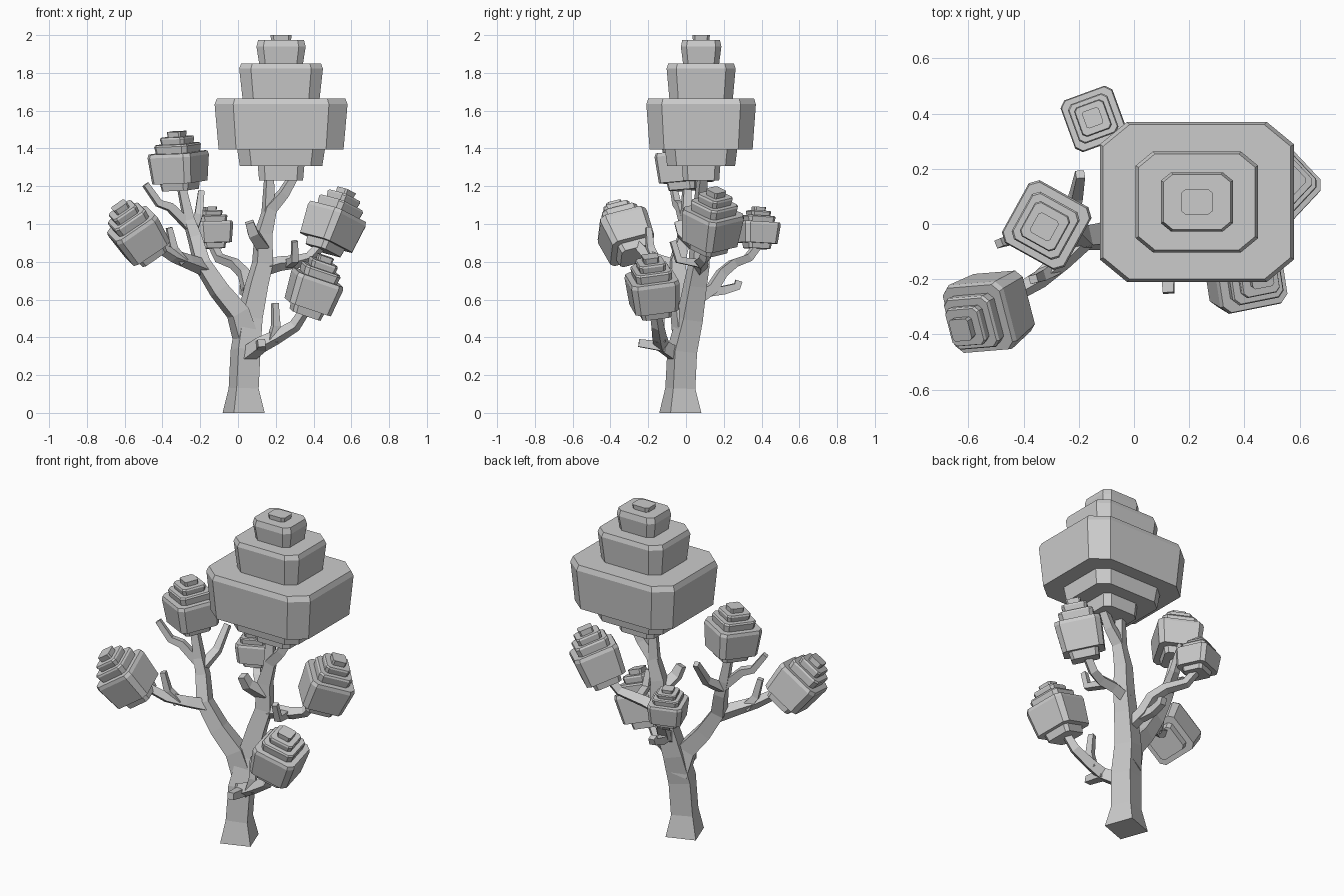
import bpy
import bmesh
from math import radians
from mathutils import Matrix, Vector

default_cube = bpy.data.objects.get("Cube")
if default_cube:
    bpy.data.objects.remove(default_cube, do_unlink=True)

# One plain grey covers the whole tree
grey = bpy.data.materials.new("plain_grey")
grey.use_nodes = True
grey.diffuse_color = (0.6, 0.6, 0.6, 1)
grey.node_tree.nodes["Principled BSDF"].inputs["Base Color"].default_value = grey.diffuse_color


def make_object(name, rings):
    """Skin a stack of equal-sized rings of points and cap both ends."""
    mesh_builder = bmesh.new()
    loops = [[mesh_builder.verts.new(point) for point in ring] for ring in rings]
    for lower, upper in zip(loops, loops[1:]):
        for index in range(len(lower)):
            following = (index + 1) % len(lower)
            mesh_builder.faces.new((lower[index], lower[following], upper[following], upper[index]))
    mesh_builder.faces.new(list(reversed(loops[0])))
    mesh_builder.faces.new(loops[-1])
    bmesh.ops.recalc_face_normals(mesh_builder, faces=mesh_builder.faces)
    mesh = bpy.data.meshes.new(name)
    mesh_builder.to_mesh(mesh)
    mesh_builder.free()
    mesh.materials.append(grey)
    tree_part = bpy.data.objects.new(name, mesh)
    bpy.context.collection.objects.link(tree_part)
    return tree_part


def limb(name, path, start_radius, end_radius, radii=None, yaw=20):
    """Sweep a tapering square section along a bent path."""
    points = [Vector(point) for point in path]
    last = len(points) - 1
    directions = [(b - a).normalized() for a, b in zip(points, points[1:])]
    side = Matrix.Rotation(radians(yaw), 3, "Z") @ Vector((1, 0, 0))
    rings = []
    for index, point in enumerate(points):
        tangent = directions[max(index - 1, 0)] + directions[min(index, last - 1)]
        if index == 0 and radii:
            tangent = Vector((0, 0, 1))
        tangent.normalize()
        side = (side - tangent * side.dot(tangent)).normalized()
        other = tangent.cross(side)
        blend = index / last
        radius = radii[index] if radii else start_radius + (end_radius - start_radius) * blend
        rings.append([point + (side * u + other * v) * radius
                      for u, v in ((-1, -1), (1, -1), (1, 1), (-1, 1))])
    return make_object(name, rings)


def crown(name, base, top, half_x, half_y, yaw, profile, corner):
    """Stack chamfered box tiers along the axis from base to top."""
    base, top = Vector(base), Vector(top)
    axis = top - base
    turn = Vector((0, 0, 1)).rotation_difference(axis).to_matrix()
    turn = turn @ Matrix.Rotation(radians(yaw), 3, "Z")
    rings = []
    for height, width in profile:
        x, y = half_x * width, half_y * width
        cut_x, cut_y = x * (1 - corner), y * (1 - corner)
        outline = ((cut_x, -y), (x, -cut_y), (x, cut_y), (cut_x, y),
                   (-cut_x, y), (-x, cut_y), (-x, -cut_y), (-cut_x, -y))
        rings.append([base + turn @ Vector((u, v, height * axis.length)) for u, v in outline])
    return make_object(name, rings)


# Trunk and main limbs
limb("trunk", [(.03, -.03, 0), (.03, -.03, .13), (.04, -.02, .33), (.06, .02, .5),
               (.1, .05, .68), (.13, .07, .79), (.135, .07, .95), (.17, .075, 1.08),
               (.24, .08, 1.16), (.3, .09, 1.26)], 0, 0,
     radii=[.087, .062, .062, .055, .048, .044, .038, .03, .025, .02])
limb("left_limb", [(.045, 0, .38), (0, -.02, .53), (-.1, -.04, .65), (-.19, -.05, .79),
                   (-.23, -.01, .93), (-.26, 0, 1.02), (-.3, .005, 1.2)], .055, .02)
limb("upper_fork", [(.16, .075, 1.06), (.165, .08, 1.26)], .028, .02)

# Branches that carry the small crowns
limb("far_left_branch", [(-.18, -.05, .77), (-.26, -.13, .8), (-.34, -.2, .83), (-.45, -.265, .9)],
     .032, .02)
limb("right_branch", [(.12, .07, .76), (.22, .08, .79), (.31, .08, .8), (.38, .1, .82), (.45, .12, .9)],
     .03, .02)
limb("front_branch", [(.04, -.04, .3), (.12, -.13, .36), (.2, -.14, .4), (.3, -.15, .46),
                      (.36, -.165, .55)], .035, .02)
limb("back_branch", [(.08, .05, .6), (.05, .14, .66), (.03, .19, .74), (-.02, .25, .79),
                     (-.1, .33, .82), (-.14, .39, .9)], .03, .018)

# Bare twigs
limb("left_twig", [(-.25, 0, .98), (-.36, -.03, 1.09), (-.42, -.05, 1.11), (-.49, -.07, 1.21)], .024, .015)
limb("rear_twig", [(-.24, 0, .97), (-.21, .1, 1.04), (-.195, .18, 1.17)], .026, .016)
limb("far_left_twig", [(-.29, -.16, .8), (-.34, -.19, .87), (-.365, -.2, .98)], .024, .015)
limb("trunk_twig", [(.13, .06, .88), (.08, -.02, .95), (.06, -.04, 1.01)], .032, .022)
limb("right_twig", [(.27, .08, .79), (.3, -.04, .81), (.3, -.07, .91)], .022, .015)
limb("front_low_twig", [(.12, -.11, .35), (.125, -.25, .37)], .026, .02)
limb("front_high_twig", [(.18, -.14, .38), (.2, -.14, .46), (.195, -.13, .58)], .024, .016)
limb("back_twig", [(.05, .12, .64), (.03, .2, .65), (.03, .27, .67), (.03, .28, .7)], .024, .018)

# Large crown
large_profile = [(0, .33), (.1, .35), (.1, .62), (.215, .66), (.215, .94), (.525, 1), (.565, .965),
                 (.565, .58), (.77, .63), (.805, .6), (.805, .33), (.92, .37), (.965, .345),
                 (.965, .15), (1, .16)]
crown("large_crown", (.228, .08, 1.23), (.228, .08, 2), .352, .29, 0, large_profile, .28)

# Small crowns share one profile
small_profile = [(0, .6), (.13, .65), (.13, .9), (.58, 1), (.64, .96), (.64, .72), (.76, .76),
                 (.79, .72), (.79, .52), (.88, .56), (.91, .53), (.91, .3), (1, .32)]
for name, base, top, half, yaw in (
        ("upper_left_crown", (-.305, .005, 1.18), (-.325, -.01, 1.49), .13, -29),
        ("far_left_crown", (-.455, -.27, .83), (-.63, -.385, 1.1), .13, 10),
        ("back_crown", (-.14, .375, .87), (-.15, .385, 1.09), .1, 20),
        ("right_crown", (.45, .12, .86), (.575, .16, 1.18), .13, 45),
        ("front_crown", (.355, -.165, .52), (.465, -.19, .83), .13, 10)):
    crown(name, base, top, half, half, yaw, small_profile, .22)
